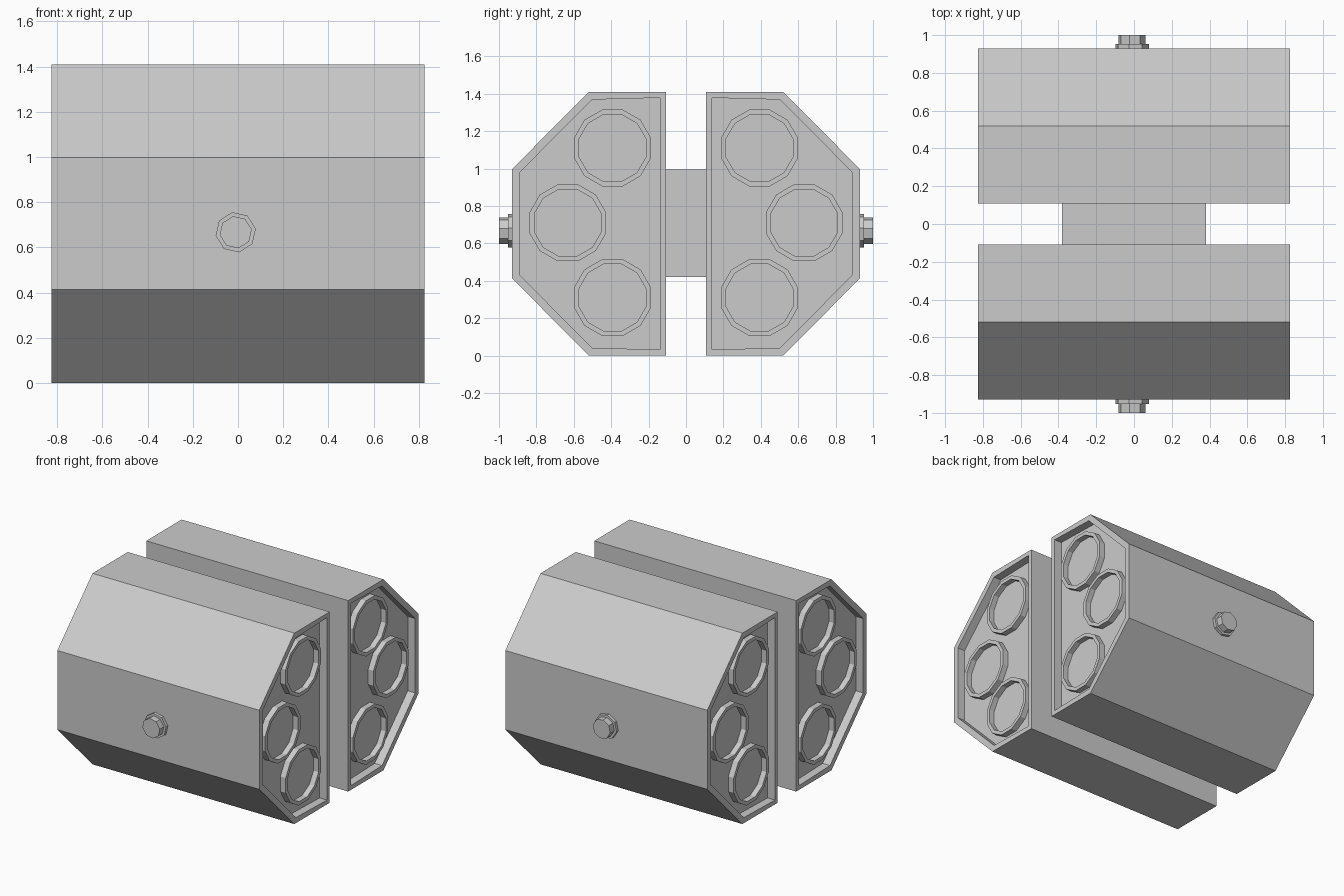
import bpy, bmesh, math
from mathutils import Matrix, Vector

if "Cube" in bpy.data.objects:
    bpy.data.objects.remove(bpy.data.objects["Cube"])

HALF_LENGTH = 0.825
RECESS = 0.06
MID_Z = 0.705

grey = bpy.data.materials.new("light grey metal")
grey.use_nodes = True
grey.diffuse_color = (0.6, 0.6, 0.6, 1)
grey.node_tree.nodes["Principled BSDF"].inputs["Base Color"].default_value = (0.6, 0.6, 0.6, 1)


def finish(name, bm):
    bmesh.ops.recalc_face_normals(bm, faces=bm.faces)
    mesh = bpy.data.meshes.new(name)
    bm.to_mesh(mesh)
    bm.free()
    mesh.materials.append(grey)
    obj = bpy.data.objects.new(name, mesh)
    bpy.context.collection.objects.link(obj)
    return obj


def prism(profile, x0, x1):
    """Extrude a (y, z) outline along x; returns the mesh and its end faces."""
    bm = bmesh.new()
    start = bm.faces.new([bm.verts.new((x0, y, z)) for y, z in profile])
    out = bmesh.ops.extrude_face_region(bm, geom=[start], use_keep_orig=True)
    verts = [g for g in out["geom"] if isinstance(g, bmesh.types.BMVert)]
    end = next(g for g in out["geom"] if isinstance(g, bmesh.types.BMFace))
    bmesh.ops.translate(bm, verts=verts, vec=(x1 - x0, 0, 0))
    bmesh.ops.recalc_face_normals(bm, faces=bm.faces)
    return bm, start, end


def sink(bm, face, rim, depth):
    """Inset an end face and push it inwards, leaving a rim."""
    inward = face.normal.copy() * -depth
    bmesh.ops.inset_individual(bm, faces=[face], thickness=rim)
    out = bmesh.ops.extrude_discrete_faces(bm, faces=[face])
    bmesh.ops.translate(bm, verts=list(out["faces"][0].verts), vec=inward)


def ngon(cy, cz, apothem, sides):
    r = apothem / math.cos(math.pi / sides)
    angles = [(i + 0.5) * 2 * math.pi / sides for i in range(sides)]
    return [(cy + r * math.cos(a), cz + r * math.sin(a)) for a in angles]


# Bolt stages: name, radius, depth reached beyond the pod wall
BOLT = (("bolt_flange", 0.09, 0.022), ("bolt_head", 0.072, 0.07))

for side, s in (("front", -1), ("back", 1)):
    # Half-octagon pod with a shallow recess in each end
    outline = [(0.108, 0), (0.52, 0), (0.93, 0.413), (0.93, 0.997), (0.52, 1.41), (0.108, 1.41)]
    bm, a, b = prism([(s * y, z) for y, z in outline], -HALF_LENGTH, HALF_LENGTH)
    for end in (a, b):
        sink(bm, end, 0.045, RECESS)
    finish(side + "_pod", bm)

    # Three tube rims standing on the floor of each recess
    for end_name, e in (("left", 1), ("right", -1)):
        for label, y, dz in (("upper", 0.393, 0.4), ("middle", 0.632, 0), ("lower", 0.393, -0.4)):
            floor = e * (HALF_LENGTH - RECESS)
            bm, _, cap = prism(ngon(s * y, MID_Z + dz + 0.005, 0.205, 12), floor, floor + e * 0.043)
            sink(bm, cap, 0.027, 0.041)
            finish(f"{side}_{end_name}_{label}_tube_rim", bm)

    # Flanged bolt on the outer wall
    for name, radius, reach in BOLT:
        bm = bmesh.new()
        bmesh.ops.create_cone(bm, cap_ends=True, segments=8, radius1=radius, radius2=radius, depth=reach,
                              matrix=Matrix.Rotation(math.radians(10), 4, "Z"))
        bmesh.ops.rotate(bm, verts=bm.verts, matrix=Matrix.Rotation(math.pi / 2, 3, "X"))
        bmesh.ops.translate(bm, verts=bm.verts, vec=Vector((-0.01, s * (0.93 + reach / 2), 0.667)))
        finish(f"{side}_{name}", bm)

# Block joining the two pods
bm, _, _ = prism([(-0.108, 0.42), (0.108, 0.42), (0.108, 0.995), (-0.108, 0.995)], -0.38, 0.38)
finish("connector_block", bm)
